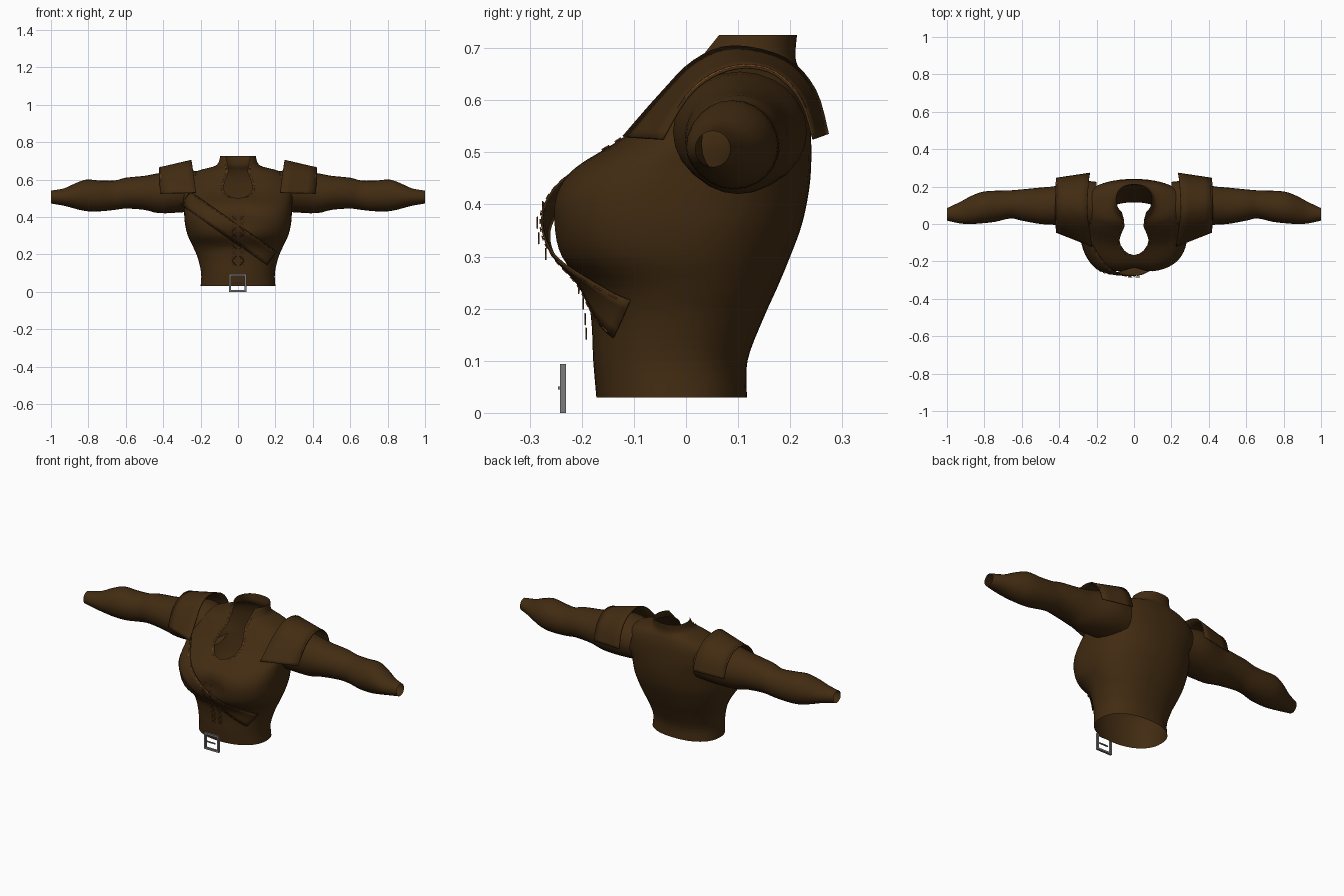
import bpy, bmesh, math
from mathutils import Vector

cube = bpy.data.objects.get("Cube")
if cube:
    bpy.data.objects.remove(cube)


def material(name, rgb):
    m = bpy.data.materials.new(name)
    m.use_nodes = True
    m.diffuse_color = (*rgb, 1)
    m.node_tree.nodes["Principled BSDF"].inputs["Base Color"].default_value = (*rgb, 1)
    return m


leather = material("dark_leather", (0.055, 0.025, 0.006))
thread = material("orange_thread", (0.24, 0.075, 0.02))
metal = material("grey_metal", (0.2, 0.2, 0.2))


def smooth_rows(rows, steps):
    """Catmull-Rom through rows of numbers."""
    out = []
    for i in range(len(rows) - 1):
        a, b, c, d = (Vector(rows[max(0, min(len(rows) - 1, i + k))]) for k in (-1, 0, 1, 2))
        for s in range(steps):
            t = s / steps
            out.append(b + (c - a) * t / 2 + (a - b * 2.5 + c * 2 - d / 2) * t ** 2
                       + (b * 1.5 - a / 2 - c * 1.5 + d / 2) * t ** 3)
    return out + [Vector(rows[-1])]


def lookup(rows, key):
    """Linear interpolation on the first column."""
    for a, b in zip(rows, rows[1:]):
        if key <= b[0]:
            return a.lerp(b, max(0, (key - a[0]) / (b[0] - a[0])))
    return rows[-1]


def loft(name, rings, mat, closed=False, mirror=False, thick=0):
    """Skin a sheet or open tube over equal-length rings."""
    bm = bmesh.new()
    grid = [[bm.verts.new(p) for p in ring] for ring in rings]
    n = len(rings[0])
    for r0, r1 in zip(grid, grid[1:]):
        for j in range(n if closed else n - 1):
            k = (j + 1) % n
            bm.faces.new((r0[j], r0[k], r1[k], r1[j]))
    bmesh.ops.remove_doubles(bm, verts=bm.verts, dist=0.0002)
    bmesh.ops.recalc_face_normals(bm, faces=bm.faces)
    me = bpy.data.meshes.new(name)
    bm.to_mesh(me)
    bm.free()
    me.materials.append(mat)
    ob = bpy.data.objects.new(name, me)
    bpy.context.collection.objects.link(ob)
    if thick:
        sol = ob.modifiers.new("thickness", "SOLIDIFY")
        sol.thickness, sol.offset = thick, 0
    if mirror:
        ob.modifiers.new("mirror", "MIRROR")
    bpy.ops.object.select_all(action="DESELECT")
    ob.select_set(True)
    bpy.context.view_layer.objects.active = ob
    bpy.ops.object.shade_smooth_by_angle(angle=math.radians(40))
    return ob


def threads(name, lines, radius=0.0018, mat=thread):
    """Thin cords along short point lists."""
    cu = bpy.data.curves.new(name, "CURVE")
    cu.dimensions = "3D"
    cu.bevel_depth, cu.bevel_resolution = radius, 0
    for line in lines:
        sp = cu.splines.new("POLY")
        sp.points.add(len(line) - 1)
        for p, co in zip(sp.points, line):
            p.co = (*co, 1)
    cu.materials.append(mat)
    bpy.context.collection.objects.link(bpy.data.objects.new(name, cu))


def dashes(path):
    return [path[i:i + 2] for i in range(0, len(path) - 1, 2)]


def box(bm, lo, hi):
    vs = bmesh.ops.create_cube(bm, size=1)["verts"]
    for v in vs:
        v.co = [l + (h - l) * (c + 0.5) for l, h, c in zip(lo, hi, v.co)]


# Torso profile: height, half width, front, back, front squareness
body = smooth_rows([
    (.03, .2, -.172, .117, 2.2), (.1, .197, -.178, .118, 2.2), (.18, .215, -.182, .148, 2.2),
    (.24, .24, -.195, .175, 2.3), (.3, .268, -.243, .2, 2.6), (.36, .283, -.257, .222, 2.8),
    (.42, .288, -.252, .235, 2.8), (.47, .29, -.215, .24, 2.7), (.53, .295, -.12, .24, 2.7),
    (.6, .275, -.05, .236, 2.5), (.645, .22, -.01, .225, 2.3), (.67, .13, .01, .213, 2),
    (.69, .105, .02, .21, 2), (.725, .095, .04, .213, 2)], 4)
# Keyhole neckline: height, half width
neck = [Vector(p) for p in ((.03, 0), (.5, 0), (.505, .03), (.515, .052), (.535, .072), (.56, .078),
                            (.59, .07), (.64, .05), (.68, .055), (.725, .065))]


def valley(x, z):
    return 0.03 * math.exp(-(x / 0.05) ** 2 - ((z - 0.37) / 0.07) ** 2)


def front_y(x, z):
    _, hw, yf, yb, n = lookup(body, z)
    mid = (yf + yb) / 2
    return mid + (yf - mid) * max(0, 1 - (abs(x) / hw) ** n) ** (1 / n) + valley(x, z)


def torso_ring(z, half=28):
    _, hw, yf, yb, n = lookup(body, z)
    w = lookup(neck, z)[1]
    mid = (yf + yb) / 2
    start = math.asin((w / hw) ** (n / 2))
    side = []
    for i in range(half + 1):
        a = start + (math.pi - start) * i / half
        s, c = max(0, math.sin(a)), math.cos(a)
        e = 2 / (n if c > 0 else 2.3)
        x = hw * s ** e
        y = mid + (yf - mid) * c ** e + valley(x, z) if c > 0 else mid + (yb - mid) * (-c) ** e
        side.append((x, y, z))
    return side + [(-x, y, z) for x, y, z in reversed(side[:-1])]


loft("bodice", [torso_ring(.03 + .005 * i) for i in range(140)], leather)

# Sleeves: distance out, front, back, bottom, top
sleeve = smooth_rows([
    (.2, -.02, .225, .43, .64), (.3, -.025, .232, .425, .655), (.42, -.005, .203, .42, .635),
    (.5, .0, .195, .438, .62), (.6, .018, .185, .445, .61), (.66, .03, .18, .438, .595),
    (.74, .012, .178, .43, .595), (.81, .004, .172, .431, .6), (.87, .0, .15, .444, .58),
    (.93, .003, .118, .46, .553), (1, .018, .085, .472, .541)], 3)


def tube_ring(x, y0, y1, z0, z1, sides=24):
    return [(x, (y0 + y1) / 2 + (y1 - y0) / 2 * math.cos(a), (z0 + z1) / 2 + (z1 - z0) / 2 * math.sin(a))
            for a in (math.tau * i / sides for i in range(sides))]


loft("sleeves", [tube_ring(*r) for r in sleeve], leather, closed=True, mirror=True)

# Shoulder guards: arched plates open at both ends
inner = smooth_rows([(.225, -.12, .53), (.235, -.05, .61), (.245, .015, .675), (.25, .09, .703),
                     (.245, .19, .68), (.24, .247, .62), (.235, .272, .535)], 4)
outer = smooth_rows([(.415, -.045, .525), (.42, .0, .602), (.422, .05, .645), (.422, .11, .663),
                     (.42, .17, .65), (.418, .22, .6), (.415, .245, .525)], 4)
loft("shoulder_guards", [[a.lerp(b, t / 4) for a, b in zip(inner, outer)] for t in range(5)],
     leather, mirror=True, thick=.005)
threads("guard_stitching", [[(s * (x - .006), y, z + .004) for x, y, z in outer] for s in (-1, 1)], .0025)

# Neckline stitching
edge = [.505 + .0075 * i for i in range(25)]
threads("neckline_stitching", [d for s in (-1, 1) for d in dashes(
    [(s * (lookup(neck, z)[1] + .012), front_y(lookup(neck, z)[1] + .012, z) - .003, z) for z in edge])])


# Diagonal chest strap, bridging the hollow between the breasts
def strap_point(t, v):
    x = -.28 + .46 * t + .025 * v
    z = .5 - .32 * t + .036 * v
    bridge = .02 * math.exp(-((z - .36) / .06) ** 2)
    return Vector((x, front_y(x, z) - valley(x, z) - .007 - bridge * .6, z))


columns = [i / 40 for i in range(41)]
loft("chest_strap", [[strap_point(t, v / 2) for v in range(-2, 3)] for t in columns], leather, thick=.004)
threads("strap_stitching", [[p + Vector((0, -.004, 0)) for p in d] for v in (-.88, .88)
                            for d in dashes([strap_point(t, v) for t in columns])], .0014)

# Cross-stitched lacing down the centre
crosses = []
for x in (-.021, .021):
    for z in (.395, .365, .335, .305, .24, .21, .18, .152):
        y = min(front_y(x, z), strap_point((.5 - z) / .32, 0).y if z > .28 else 0) - .012
        for s in (-1, 1):
            crosses.append([(x - .011, y, z - s * .011), (x + .011, y, z + s * .011)])
threads("centre_lacing", crosses, .0014)

# Belt buckle: square frame with a prong
bm = bmesh.new()
for x in (-.048, .036):
    box(bm, (x, -.242, 0), (x + .01, -.23, .094))
for z in (0, .084):
    box(bm, (-.038, -.242, z), (.036, -.23, z + .01))
box(bm, (-.03, -.246, .045), (.025, -.24, .051))
me = bpy.data.meshes.new("belt_buckle")
bm.to_mesh(me)
bm.free()
me.materials.append(metal)
bpy.context.collection.objects.link(bpy.data.objects.new("belt_buckle", me))
